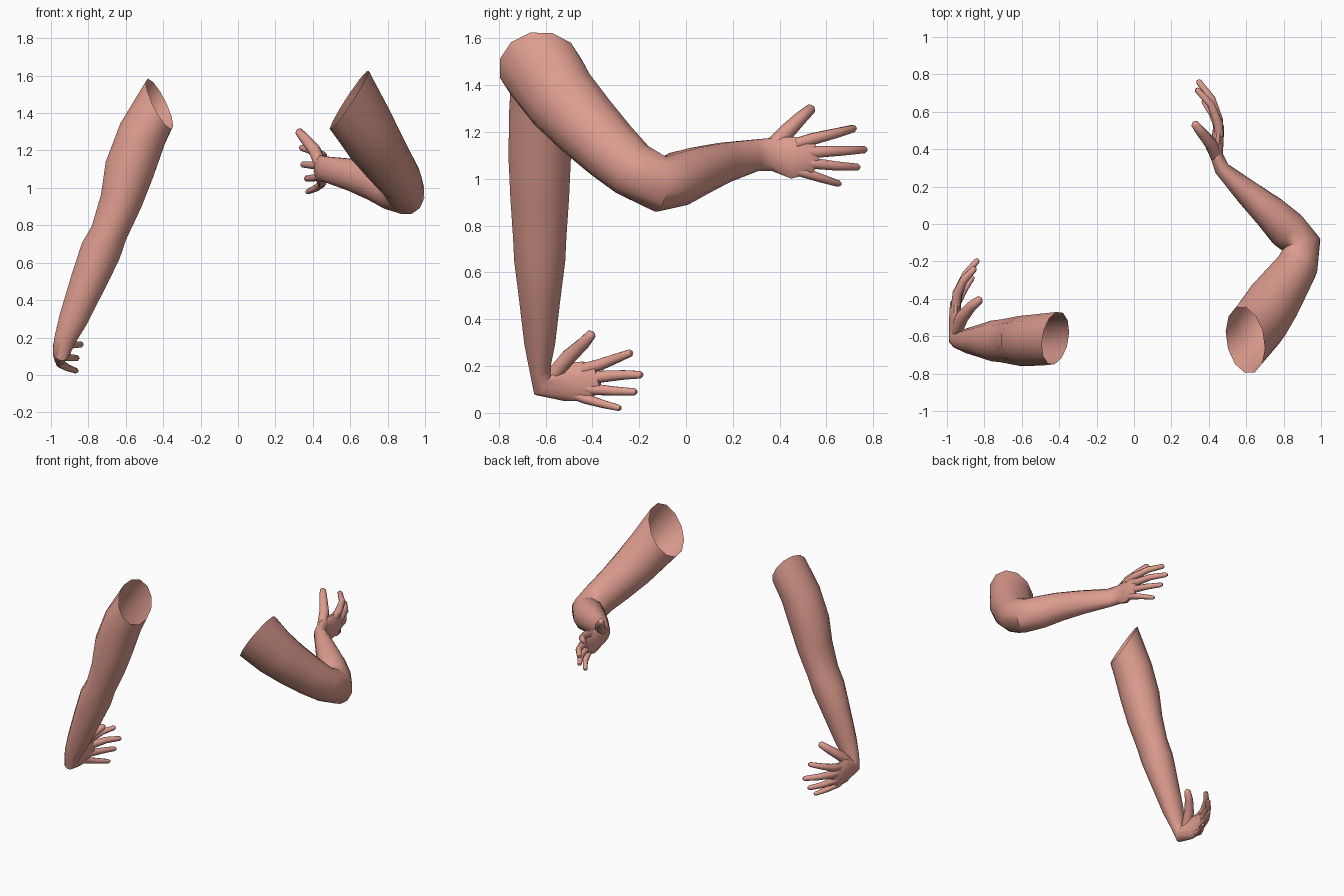
import bpy, bmesh, math
from mathutils import Vector

skin = bpy.data.materials.new("skin pink")
skin.diffuse_color = (0.73, 0.335, 0.275, 1)


def tube(name, rings, ref, sides, shear=(0, 0, 0)):
    """Loft through rings (x, y, z, radius along ref, radius across).
    The first ring stays open and is slanted by shear; the last is capped."""
    bm = bmesh.new()
    pts = [Vector(r[:3]) for r in rings]
    ref, shear = Vector(ref), Vector(shear)
    loops = []
    for i, r in enumerate(rings):
        t = Vector()
        if i > 0:
            t += (pts[i] - pts[i - 1]).normalized()
        if i < len(pts) - 1:
            t += (pts[i + 1] - pts[i]).normalized()
        t.normalize()
        u = (ref - t * ref.dot(t)).normalized()
        v = t.cross(u)
        loop = []
        for k in range(sides):
            a = 2 * math.pi * (k + 0.5) / sides
            off = u * (math.cos(a) * r[3]) + v * (math.sin(a) * r[4])
            if i == 0:
                off += t * off.dot(shear)
            loop.append(bm.verts.new(pts[i] + off))
        loops.append(loop)
    for a, b in zip(loops, loops[1:]):
        for k in range(sides):
            n = (k + 1) % sides
            bm.faces.new((a[k], a[n], b[n], b[k]))
    bm.faces.new(loops[-1])
    mesh = bpy.data.meshes.new(name)
    bm.to_mesh(mesh)
    bm.free()
    mesh.materials.append(skin)
    obj = bpy.data.objects.new(name, mesh)
    bpy.context.collection.objects.link(obj)
    bpy.ops.object.select_all(action='DESELECT')
    obj.select_set(True)
    bpy.context.view_layer.objects.active = obj
    bpy.ops.object.shade_smooth_by_angle(angle=math.radians(50))


def finger(name, path, ref, thick=1.0):
    """Tapered digit along four points: inside palm, knuckle, joint, tip."""
    radii = (0.026, 0.027, 0.022, 0.017)
    rings = [(*p, r * thick, r * thick) for p, r in zip(path, radii)]
    tip, prev = Vector(path[-1]), Vector(path[-2])
    end = tip + (tip - prev).normalized() * 0.012
    rings.append((*end, 0.009, 0.009))
    tube(name, rings, ref, 8)


# Hanging arm: shoulder opening, upper arm, elbow, forearm, bent wrist, palm
tube("hanging_arm", [
    (-.42, -.61, 1.45, .125, .14), (-.51, -.62, 1.29, .135, .14),
    (-.58, -.625, 1.10, .138, .138), (-.625, -.625, .93, .117, .13),
    (-.69, -.625, .76, .102, .118), (-.735, -.625, .66, .113, .113),
    (-.80, -.625, .50, .10, .092), (-.88, -.625, .30, .08, .068),
    (-.925, -.625, .19, .06, .046), (-.945, -.612, .125, .048, .06),
    (-.955, -.52, .132, .036, .085), (-.955, -.43, .135, .03, .088),
    (-.935, -.375, .15, .018, .055)],
    (1, 0, 0), 12, (.6, -.35, -.22))

# Reaching arm: shoulder opening, upper arm, bent elbow, forearm, palm
tube("reaching_arm", [
    (.595, -.62, 1.47, .18, .155), (.67, -.53, 1.34, .165, .155),
    (.735, -.43, 1.23, .15, .15), (.81, -.32, 1.12, .135, .13),
    (.87, -.23, 1.04, .122, .115), (.895, -.11, .977, .122, .108),
    (.82, -.03, 1.0, .118, .11), (.73, .06, 1.035, .105, .095),
    (.61, .165, 1.07, .088, .072), (.47, .295, 1.10, .07, .042),
    (.44, .37, 1.105, .073, .036), (.447, .45, 1.09, .092, .034),
    (.452, .52, 1.10, .083, .029), (.448, .56, 1.11, .05, .018)],
    (0, 0, 1), 12, (-.65, .33, 0))

# Digits: name, thickness, hanging path, reaching path
digits = [
    ("thumb", 1.3,
     [(-.95, -.57, .16), (-.92, -.50, .24), (-.87, -.44, .295), (-.826, -.405, .335)],
     [(.44, .36, 1.13), (.41, .43, 1.20), (.36, .49, 1.26), (.325, .535, 1.30)]),
    ("index_finger", 1.0,
     [(-.955, -.45, .185), (-.945, -.37, .205), (-.91, -.30, .232), (-.855, -.24, .255)],
     [(.455, .47, 1.15), (.45, .54, 1.17), (.41, .64, 1.195), (.34, .715, 1.215)]),
    ("middle_finger", 1.0,
     [(-.955, -.44, .15), (-.94, -.36, .155), (-.90, -.27, .162), (-.84, -.197, .163)],
     [(.455, .48, 1.115), (.45, .56, 1.115), (.415, .67, 1.12), (.347, .76, 1.125)]),
    ("ring_finger", .95,
     [(-.955, -.46, .11), (-.945, -.39, .10), (-.91, -.30, .093), (-.862, -.222, .09)],
     [(.455, .46, 1.075), (.452, .535, 1.067), (.42, .64, 1.055), (.367, .73, 1.05)]),
    ("little_finger", .85,
     [(-.955, -.50, .085), (-.95, -.43, .06), (-.91, -.355, .038), (-.866, -.29, .022)],
     [(.45, .44, 1.045), (.45, .51, 1.025), (.42, .585, 1.0), (.375, .65, .98)]),
]
for name, thick, hanging, reaching in digits:
    finger("hanging_" + name, hanging, (1, 0, 0), thick)
    finger("reaching_" + name, reaching, (0, 0, 1), thick)
